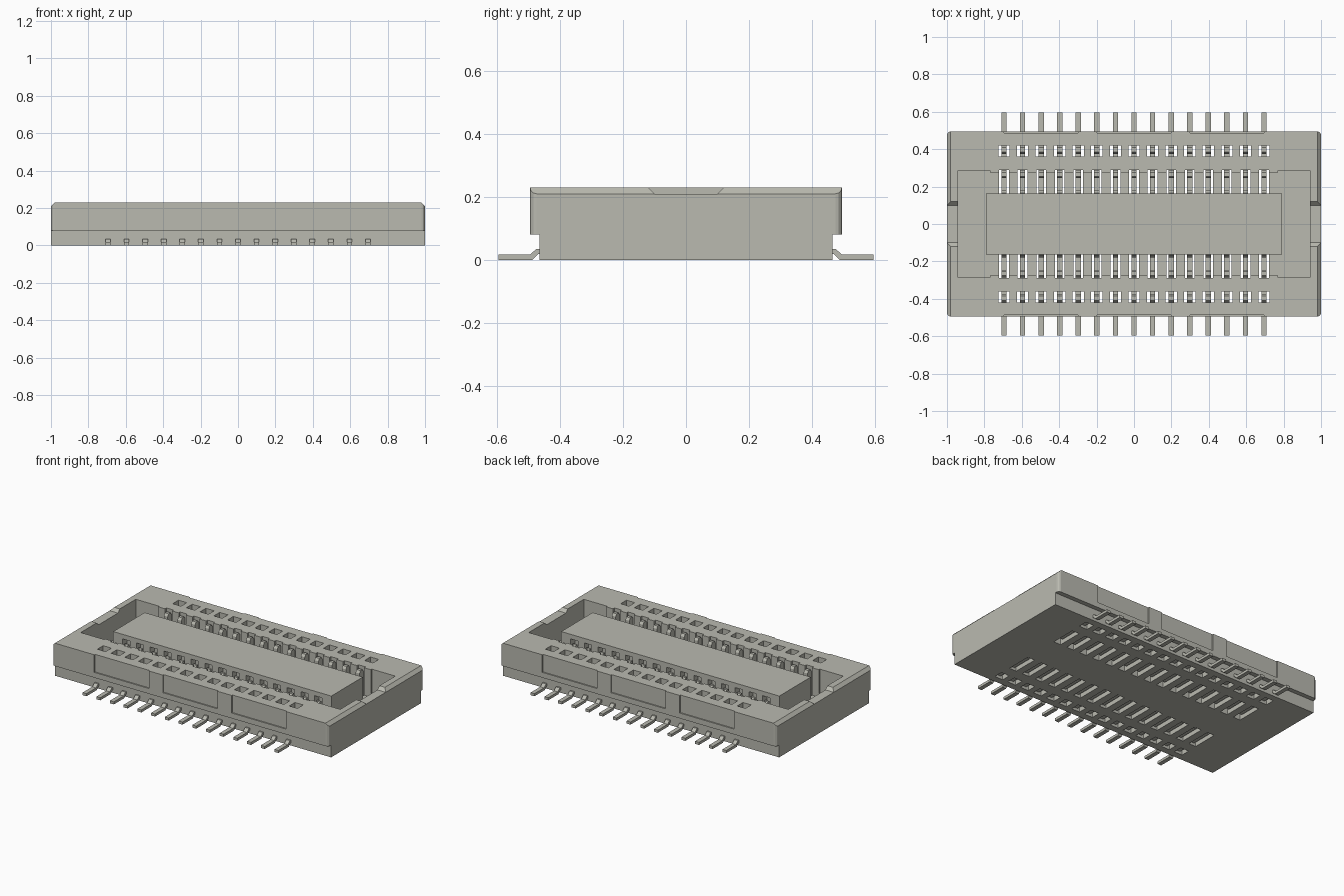
import bpy, bmesh
from mathutils import Vector

if "Cube" in bpy.data.objects:
    bpy.data.objects.remove(bpy.data.objects["Cube"], do_unlink=True)

PITCH, COUNT = 0.0993, 15
FIRST = -PITCH * (COUNT - 1) / 2

mat = bpy.data.materials.new("warm_grey")
mat.use_nodes = True
GREY = (0.49, 0.49, 0.435, 1)
mat.diffuse_color = GREY
mat.node_tree.nodes["Principled BSDF"].inputs["Base Color"].default_value = GREY


def finish(name, bm):
    bmesh.ops.recalc_face_normals(bm, faces=bm.faces)
    me = bpy.data.meshes.new(name)
    bm.to_mesh(me)
    bm.free()
    me.materials.append(mat)
    ob = bpy.data.objects.new(name, me)
    bpy.context.collection.objects.link(ob)
    return ob


def prism(name, points, axis, lo, hi):
    """Extrude a 2D outline along x (points are y, z) or along y (points are x, z)."""
    bm = bmesh.new()
    at = (lambda a, b: (lo, a, b)) if axis == "x" else (lambda a, b: (a, lo, b))
    face = bm.faces.new([bm.verts.new(at(a, b)) for a, b in points])
    new = bmesh.ops.extrude_face_region(bm, geom=[face])["geom"]
    step = Vector((hi - lo, 0, 0)) if axis == "x" else Vector((0, hi - lo, 0))
    bmesh.ops.translate(bm, vec=step, verts=[v for v in new if isinstance(v, bmesh.types.BMVert)])
    return finish(name, bm)


def box(name, x, y, z):
    return prism(name, [(y[0], z[0]), (y[1], z[0]), (y[1], z[1]), (y[0], z[1])], "x", *x)


def mirror(ob, x=False, y=False):
    m = ob.modifiers.new("mirror", "MIRROR")
    m.use_axis = (x, y, False)
    m.use_mirror_merge = False
    return ob


def row(ob, step, count):
    m = ob.modifiers.new("row", "ARRAY")
    m.count = count
    m.use_relative_offset = False
    m.use_constant_offset = True
    m.constant_offset_displace = (step, 0, 0)
    return ob


def combine(target, other, operation="DIFFERENCE"):
    other.hide_render = True
    m = target.modifiers.new("cut", "BOOLEAN")
    m.operation, m.solver, m.object = operation, "EXACT", other
    bpy.context.view_layer.objects.active = target
    bpy.ops.object.modifier_apply(modifier=m.name)
    bpy.data.objects.remove(other, do_unlink=True)


# Housing block with rounded upright corners
housing = box("housing", (-1, 1), (-0.495, 0.495), (0, 0.23))
bm = bmesh.new()
bm.from_mesh(housing.data)
upright = [e for e in bm.edges if abs(e.verts[0].co.z - e.verts[1].co.z) > 0.1]
bmesh.ops.bevel(bm, geom=upright, offset=0.02, segments=3, profile=0.5, affect="EDGES")
bm.to_mesh(housing.data)
bm.free()

# Undercut along the long sides
combine(housing, mirror(box("undercut", (-1.1, 1.1), (0.465, 0.6), (-0.1, 0.08)), y=True))

# Sloped top edge and shallow trapezoid notch at each end
combine(housing, mirror(prism("end_chamfer", [(0.97, 0.24), (1.01, 0.2), (1.01, 0.24)],
                              "y", -0.6, 0.6), x=True))
combine(housing, prism("end_notch", [(-0.1, 0.21), (0.1, 0.21), (0.14, 0.25), (-0.14, 0.25)],
                       "x", -1.1, 1.1))

# Cavity, slightly wider at both ends, with the centre island
combine(housing, box("cavity", (-0.94, 0.94), (-0.275, 0.275), (0.05, 0.3)))
combine(housing, mirror(box("cavity_end", (0.77, 0.94), (-0.285, 0.285), (0.05, 0.3)), x=True))
combine(housing, box("island", (-0.79, 0.79), (-0.163, 0.163), (0.02, 0.23)), "UNION")

# Shallow recessed panels on the long sides
panel = row(box("side_panel", (-0.695, -0.3), (0.487, 0.6), (0.115, 0.3)), 0.4975, 3)
combine(housing, mirror(panel, y=True))

# Contact slots through floor, island and inner wall
slot = prism("contact_slot", [(0.12, -0.1), (0.29, -0.1), (0.29, 0.3), (0.168, 0.3),
                              (0.168, 0.2), (0.12, 0.2)], "x", FIRST - 0.026, FIRST + 0.026)
combine(housing, mirror(row(slot, PITCH, COUNT), y=True))

# Small openings through the outer wall
hole = box("wall_opening", (FIRST - 0.03, FIRST + 0.03), (0.36, 0.42), (-0.1, 0.3))
combine(housing, mirror(row(hole, PITCH, COUNT), y=True))

# Bent contacts: foot, post in the outer wall, inner wall post, island post
contact_outline = [
    (0.595, 0), (0.595, 0.017), (0.495, 0.017), (0.475, 0.035), (0.42, 0.035),
    (0.42, 0.17), (0.41, 0.19), (0.385, 0.19), (0.375, 0.17), (0.375, 0.035),
    (0.285, 0.035), (0.285, 0.2), (0.275, 0.215), (0.255, 0.215), (0.245, 0.2),
    (0.245, 0.035), (0.18, 0.035), (0.18, 0.15), (0.165, 0.17), (0.15, 0.17),
    (0.15, 0.018), (0.47, 0.018), (0.488, 0)]
contacts = prism("contacts", contact_outline, "x", FIRST - 0.014, FIRST + 0.014)
mirror(row(contacts, PITCH, COUNT), y=True)
